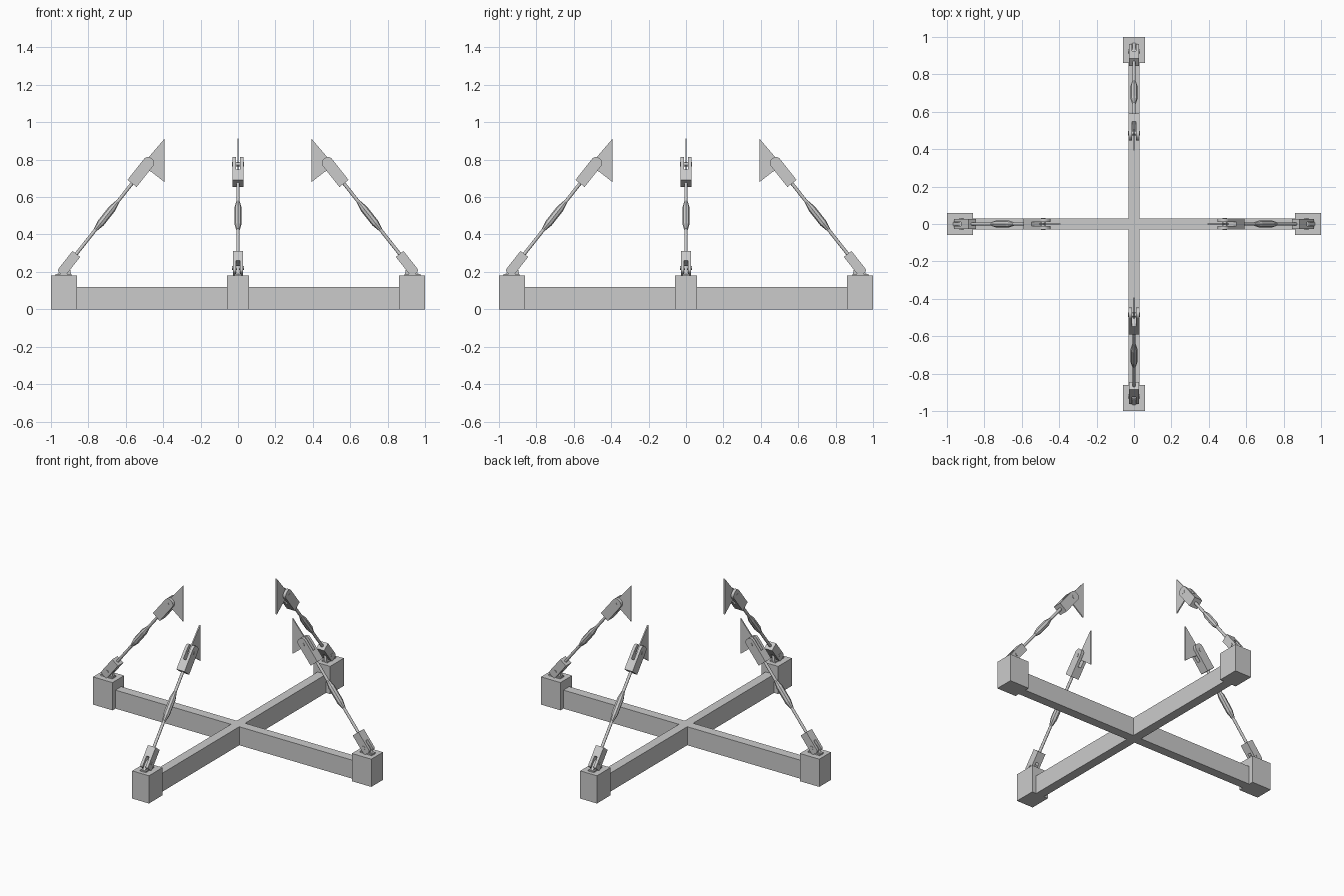
import bpy, bmesh, math
from mathutils import Matrix, Vector

if "Cube" in bpy.data.objects:
    bpy.data.objects.remove(bpy.data.objects["Cube"])

SIDES = ("right", "back", "left", "front")
# stay frame: local z runs up the stay, local x points outwards
AX = Vector((-0.62, 0, 0.785)).normalized()
OUT = Vector((AX.z, 0, -AX.x))
STAY = Matrix.Translation((0.703, 0, 0.5)) @ Matrix(
    (OUT, (0, 1, 0), AX)).transposed().to_4x4()


def finish(name, bm, mat=None, arms=True, smooth=False):
    """Write the mesh, repeated around the four arms if wanted."""
    if mat:
        bm.transform(mat)
    bmesh.ops.recalc_face_normals(bm, faces=bm.faces[:])
    me = bpy.data.meshes.new(name)
    bm.to_mesh(me)
    bm.free()
    for i in range(4 if arms else 1):
        ob = bpy.data.objects.new(f"{SIDES[i]}_{name}" if arms else name, me)
        bpy.context.collection.objects.link(ob)
        ob.rotation_euler.z = i * math.pi / 2
    if smooth:
        ob.select_set(True)
        bpy.context.view_layer.objects.active = ob
        bpy.ops.object.shade_smooth_by_angle(angle=math.radians(35))
        ob.select_set(False)


def prism(points, offset):
    """Extrude a closed 3D outline symmetrically by +-offset."""
    off = Vector(offset)
    bm = bmesh.new()
    a = [bm.verts.new(Vector(p) - off) for p in points]
    b = [bm.verts.new(Vector(p) + off) for p in points]
    bm.faces.new(a)
    bm.faces.new(b[::-1])
    n = len(a)
    for i in range(n):
        j = (i + 1) % n
        bm.faces.new((a[i], b[i], b[j], a[j]))
    return bm


def plate(points, half):
    return prism([(x, 0, z) for x, z in points], (0, half, 0))


def box(x0, x1, half, z0, z1):
    return plate([(x0, z0), (x1, z0), (x1, z1), (x0, z1)], half)


def lathe(profile, n):
    """Revolve (radius, height) pairs about local z and cap the ends."""
    bm = bmesh.new()
    rings = [[bm.verts.new((r * math.cos(2 * math.pi * k / n),
                            r * math.sin(2 * math.pi * k / n), z))
              for k in range(n)] for r, z in profile]
    for a, b in zip(rings, rings[1:]):
        for k in range(n):
            j = (k + 1) % n
            bm.faces.new((a[k], a[j], b[j], b[k]))
    bm.faces.new(rings[0])
    bm.faces.new(rings[-1])
    return bm


def fork(root, slot, tip, half_w, gap, half_d, rounding):
    """U-shaped clevis whose prong tips are rounded."""
    pts = [(-half_w, root), (half_w, root), (half_w, tip), (gap, tip),
           (gap, slot), (-gap, slot), (-gap, tip), (-half_w, tip)]
    bm = prism([(0, y, z) for y, z in pts], (half_d, 0, 0))
    edges = [e for e in bm.edges
             if all(abs(v.co.z - tip) < 1e-5 for v in e.verts)
             and abs(e.verts[0].co.x - e.verts[1].co.x) < 1e-5]
    bmesh.ops.bevel(bm, geom=edges, offset=rounding, segments=4,
                    profile=0.5, affect='EDGES')
    return bm


def pin(t, half, r):
    bm = lathe([(r, -half), (r, half)], 12)
    bm.transform(Matrix.Translation((0, 0, t)) @ Matrix.Rotation(math.pi / 2, 4, 'X'))
    return bm


# crossed floor beams as one plus-shaped piece
w, l = 0.03, 0.865
plus = [(w, w), (w, l), (-w, l), (-w, w), (-l, w), (-l, -w),
        (-w, -w), (-w, -l), (w, -l), (w, -w), (l, -w), (l, w)]
finish("cross_beams", prism([(x, y, 0.06) for x, y in plus], (0, 0, 0.06)), arms=False)

# end blocks
finish("end_block", box(0.86, 1.0, 0.06, 0, 0.18))

# anchor foot and lug on each block
finish("anchor_foot", box(0.89, 0.975, 0.02, 0.175, 0.188))
finish("anchor_lug", plate([(0.98, 0.175), (0.965, 0.19), (0.935, 0.225),
                            (0.915, 0.235), (0.90, 0.225), (0.89, 0.175)], 0.009))

# lower fork and its pin
finish("lower_fork", fork(-0.26, -0.325, -0.395, 0.028, 0.01, 0.026, 0.015), STAY)
finish("lower_pin", pin(-0.355, 0.031, 0.011), STAY, smooth=True)

# tension rod and turnbuckle body
finish("stay_rod", lathe([(0.009, -0.27), (0.009, 0.23)], 12), STAY, smooth=True)
finish("turnbuckle", lathe([(0.01, -0.095), (0.02, -0.05), (0.02, 0.05), (0.01, 0.095)], 8), STAY)

# upper fork and its pin
finish("upper_fork", fork(0.22, 0.29, 0.39, 0.029, 0.01, 0.031, 0.026), STAY)
finish("upper_pin", pin(0.35, 0.031, 0.012), STAY, smooth=True)

# triangular gusset held by the upper fork
finish("gusset_plate", plate([(0.393, 0.912), (0.48, 0.81), (0.503, 0.785), (0.508, 0.765),
                              (0.495, 0.75), (0.465, 0.736), (0.393, 0.68)], 0.004))
